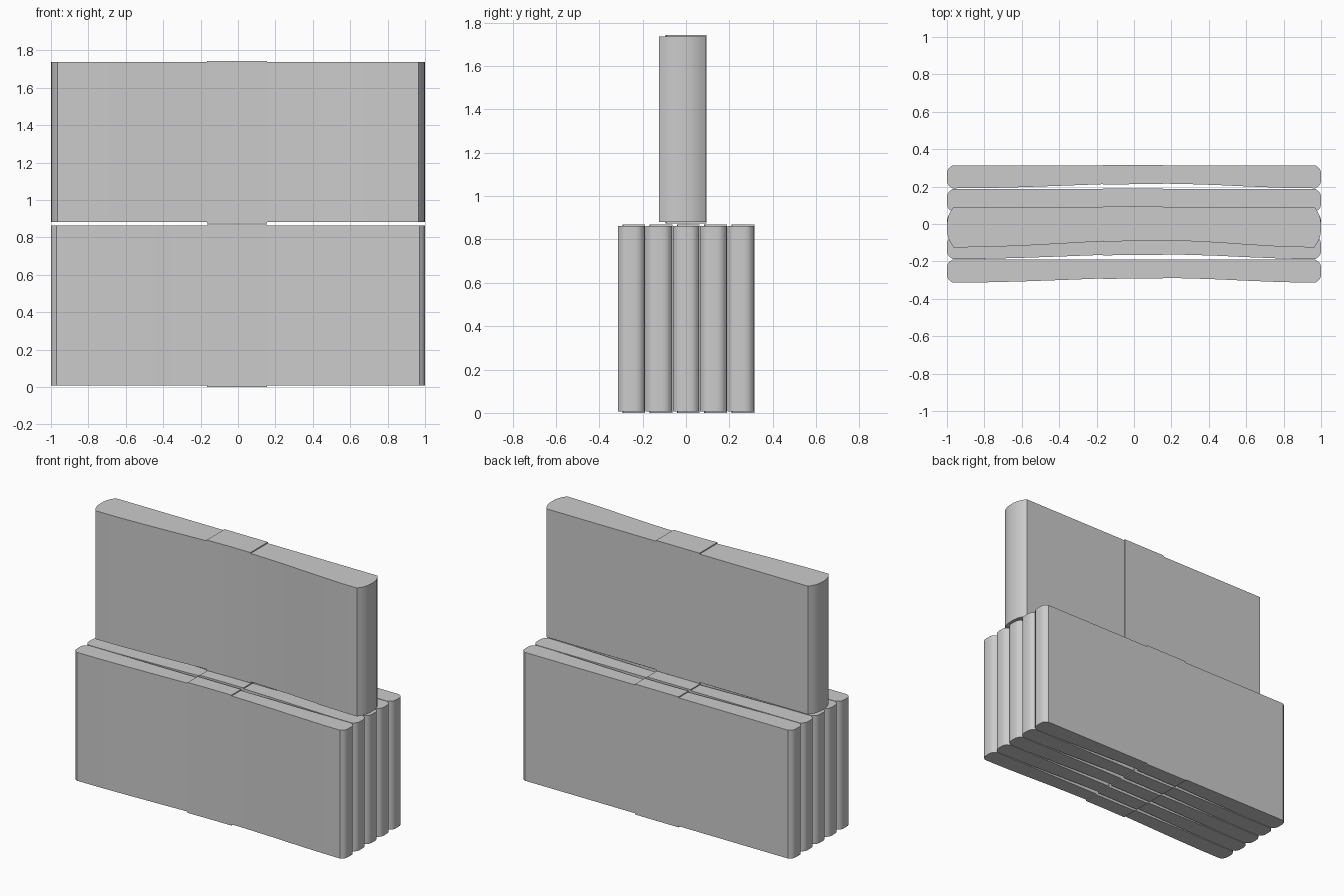
import bpy, bmesh, math

if "Cube" in bpy.data.objects:
    bpy.data.objects.remove(bpy.data.objects["Cube"])

# one plain grey for everything
grey = bpy.data.materials.new("plain grey")
grey.diffuse_color = (0.6, 0.6, 0.6, 1)
grey.use_nodes = True
grey.node_tree.nodes["Principled BSDF"].inputs["Base Color"].default_value = grey.diffuse_color

# front sag of a bundle: (x, inward offset), pinched where the band sits
SAG = [(-0.8, 0.001), (-0.6, 0.006), (-0.4, 0.013), (-0.165, 0.022), (0.0, 0.025),
       (0.155, 0.025), (0.3, 0.022), (0.45, 0.017), (0.6, 0.010), (0.75, 0.004), (0.85, 0.001)]


def prism(name, outline, z0, z1):
    """Closed prism from a counter-clockwise xy outline."""
    bm = bmesh.new()
    low = [bm.verts.new((x, y, z0)) for x, y in outline]
    high = [bm.verts.new((x, y, z1)) for x, y in outline]
    n = len(low)
    bm.faces.new(low[::-1])
    bm.faces.new(high)
    for i in range(n):
        j = (i + 1) % n
        bm.faces.new((low[i], low[j], high[j], high[i]))
    mesh = bpy.data.meshes.new(name)
    bm.to_mesh(mesh)
    bm.free()
    mesh.materials.append(grey)
    ob = bpy.data.objects.new(name, mesh)
    bpy.context.collection.objects.link(ob)
    bpy.ops.object.select_all(action='DESELECT')
    ob.select_set(True)
    bpy.context.view_layer.objects.active = ob
    bpy.ops.object.shade_smooth_by_angle(angle=math.radians(30))
    return ob


def bundle(name, front, back, z0, sag, bulge, power):
    """Block of sheets with rounded ends, plus a thin paper band round its middle."""
    mid, half = (front + back) / 2, (back - front) / 2
    steps = [-1 + 2 * i / 10 for i in range(11)]
    end = [(1 - bulge * abs(t) ** power, mid + half * t) for t in steps]
    outline = [(x, front + s * sag) for x, s in SAG]
    outline += end + [(-x, y) for x, y in reversed(end)]
    prism(name, outline, z0 + 0.007, z0 + 0.863)
    # band wraps the pinched middle
    wrap = [(x, front + s * sag - 0.003) for x, s in SAG if -0.2 < x < 0.2]
    wrap += [(0.155, back + 0.002), (-0.165, back + 0.002)]
    prism(name + "_band", wrap, z0, z0 + 0.87)


# lower row of five bundles
for i in range(5):
    y = -0.252 + 0.126 * i
    bundle(f"lower_bundle_{i + 1}", y - 0.061, y + 0.061, 0.0, 1.0, 0.03, 4)

# thicker bundle standing on top
bundle("upper_bundle", -0.125, 0.092, 0.874, 1.5, 0.036, 2.5)
